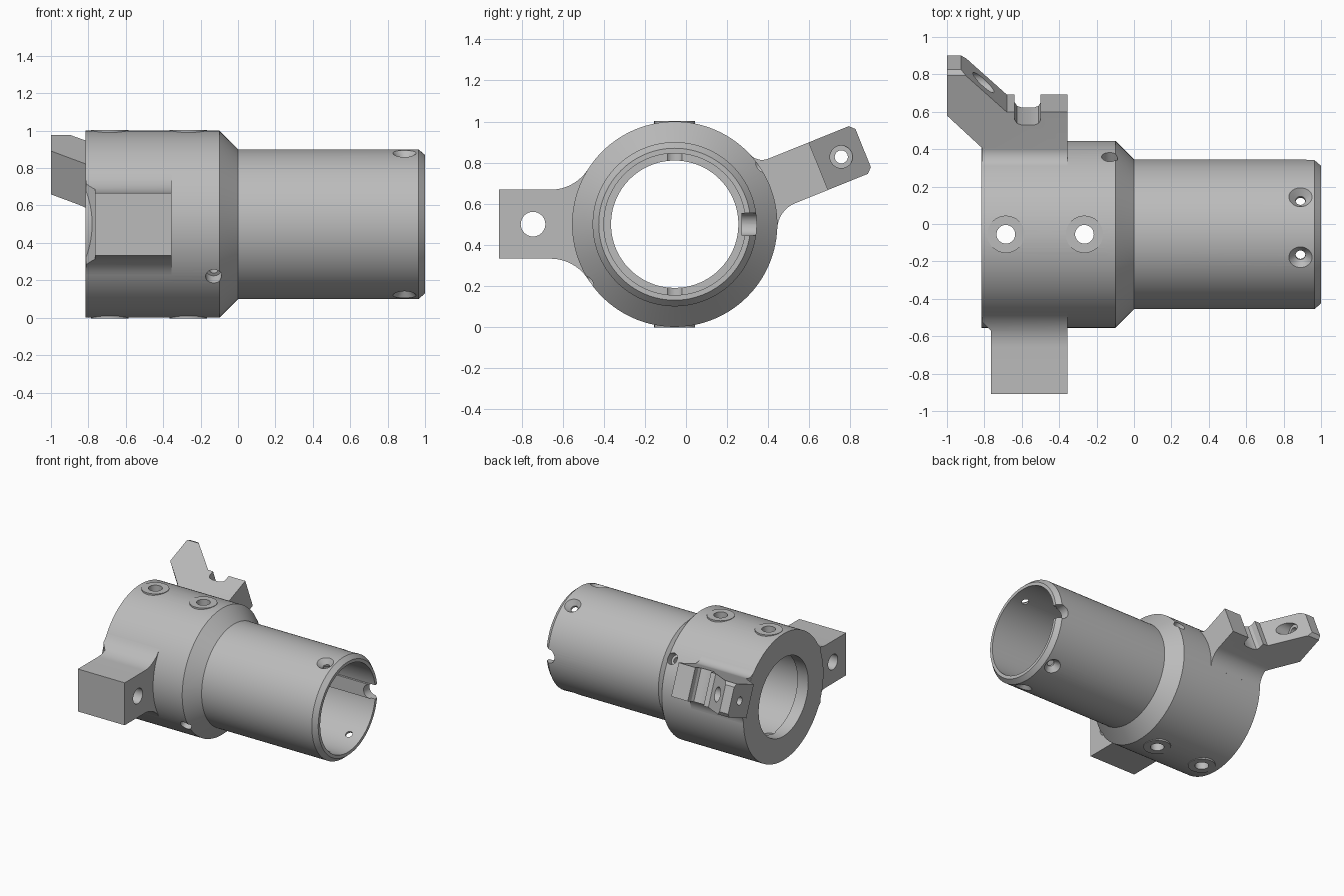
import bpy, bmesh
from math import sin, cos, radians, pi, sqrt, atan2
from mathutils import Matrix, Vector

if "Cube" in bpy.data.objects:
    bpy.data.objects.remove(bpy.data.objects["Cube"])

AXIS = Vector((0, -0.055, 0.5))      # centre line of the tube, along x
RADIUS, BORE, LIP = 0.5, 0.345, 0.31

grey = bpy.data.materials.new("machined grey")
grey.use_nodes = True
grey.diffuse_color = (0.5, 0.5, 0.5, 1)
grey.node_tree.nodes["Principled BSDF"].inputs["Base Color"].default_value = (0.5, 0.5, 0.5, 1)


def make(name, bm):
    bmesh.ops.recalc_face_normals(bm, faces=bm.faces)
    mesh = bpy.data.meshes.new(name)
    bm.to_mesh(mesh)
    bm.free()
    mesh.materials.append(grey)
    ob = bpy.data.objects.new(name, mesh)
    bpy.context.collection.objects.link(ob)
    return ob


def prism(name, points, place, depth):
    """Extrude an outline; place() turns a 2D point into a 3D one."""
    bm = bmesh.new()
    face = bm.faces.new([bm.verts.new(place(*p)) for p in points])
    out = bmesh.ops.extrude_face_region(bm, geom=[face])
    bmesh.ops.translate(bm, vec=depth,
                        verts=[v for v in out["geom"] if isinstance(v, bmesh.types.BMVert)])
    return make(name, bm)


def cone(r1, r2, start, end, matrix, name="cutter"):
    """Round cutter along local z from start to end."""
    bm = bmesh.new()
    bmesh.ops.create_cone(bm, cap_ends=True, segments=32, radius1=r1, radius2=r2,
                          depth=end - start,
                          matrix=matrix @ Matrix.Translation((0, 0, (start + end) / 2)))
    return make(name, bm)


def combine(ob, other, operation):
    mod = ob.modifiers.new("bool", "BOOLEAN")
    mod.operation, mod.object, mod.solver = operation, other, "EXACT"
    bpy.context.view_layer.objects.active = ob
    bpy.ops.object.modifier_apply(modifier=mod.name)
    bpy.data.objects.remove(other)


def radial(x, degrees):
    """Frame at x pointing outward, angle measured from up towards the back."""
    return Matrix.Translation((x, 0, 0)) @ Matrix.Rotation(radians(-degrees), 4, "X")


def finish(ob, tilt=0):
    ob.location = AXIS
    ob.rotation_euler.x = radians(tilt)
    bpy.ops.object.select_all(action="DESELECT")
    ob.select_set(True)
    bpy.context.view_layer.objects.active = ob
    bpy.ops.object.shade_smooth_by_angle(angle=radians(25))


# Stepped tube, turned from a closed profile
profile = [(-0.815, LIP), (-0.815, RADIUS), (-0.1, RADIUS), (0, 0.4), (0.965, 0.4),
           (1, 0.37), (1, BORE), (-0.72, BORE), (-0.72, LIP)]
bm = bmesh.new()
ring = [bm.verts.new((x, 0, r)) for x, r in profile]
edges = [bm.edges.new((ring[i - 1], ring[i])) for i in range(len(ring))]
bmesh.ops.spin(bm, geom=ring + edges, cent=(0, 0, 0), axis=(1, 0, 0),
               angle=2 * pi, steps=128, use_duplicate=False)
bmesh.ops.remove_doubles(bm, verts=bm.verts, dist=0.0001)
body = make("stepped_tube", bm)

# Key rib along the bore
rib = prism("key_rib", [(0.325, -0.055), (0.36, -0.055), (0.36, 0.055), (0.325, 0.055)],
            lambda y, z: (-0.73, y, z), (1.72, 0, 0))
combine(body, rib, "UNION")

# Flat bosses with cross holes, above and below
for x in (-0.685, -0.265):
    for side in (0, 180):
        combine(body, cone(0.1, 0.1, 0.4, 0.503, radial(x, side)), "UNION")
    combine(body, cone(0.05, 0.05, -0.6, 0.6, radial(x, 0)), "DIFFERENCE")

# Countersunk screw holes near the open end
for angle in (30, -18, 150, 198):
    combine(body, cone(0.026, 0.026, 0.3, 0.45, radial(0.89, angle)), "DIFFERENCE")
    combine(body, cone(0.026, 0.072, 0.36, 0.411, radial(0.89, angle)), "DIFFERENCE")

# Counterbored holes on the shoulder
for angle in (56, 236):
    combine(body, cone(0.025, 0.025, 0.3, 0.55, radial(-0.13, angle)), "DIFFERENCE")
    combine(body, cone(0.043, 0.043, 0.43, 0.55, radial(-0.13, angle)), "DIFFERENCE")

# Round-ended notch in the open end
notch = [(1.1, -0.055)] + [(0.965 - 0.055 * cos(a), 0.055 * sin(a))
                           for a in [(-0.5 + i / 16) * pi for i in range(17)]] + [(1.1, 0.055)]
combine(body, prism("cutter", notch, lambda x, z: (x, 0.25, z), (0, 0.3, 0)), "DIFFERENCE")
finish(body)


def fillet(half, r, steps=12):
    """Arc blending the round body into an arm side, from body to arm."""
    cw = half + r
    cu = sqrt((RADIUS + r) ** 2 - cw ** 2)
    start = atan2(-cw, -cu)
    pts = []
    for i in range(steps + 1):
        a = start + (-pi / 2 - start) * i / steps
        pts.append((cu + r * cos(a), cw + r * sin(a)))
    u, w = pts[0]
    return [(u * 0.85, w * 0.85), (u * 0.99, w * 0.99)] + pts


def arm(name, half, r_top, r_bottom, end, corner, plan):
    """Arm section along the tube, trimmed to a plan outline."""
    tip = [(end - corner, half), (end, half - corner)] if corner else [(end, half)]
    top = fillet(half, r_top) + tip
    bottom = [(u, -w) for u, w in fillet(half, r_bottom) + tip]
    ob = prism(name, top + bottom[::-1], lambda u, w: (-1.05, u, w), (0.9, 0, 0))
    trim = prism("trim", plan, lambda x, u: (x, u, -0.5), (0, 0, 1))
    combine(ob, trim, "INTERSECT")
    return ob


ALONG_X = Matrix.Rotation(pi / 2, 4, "Y")

# Square front arm with one hole
front = arm("front_arm", 0.168, 0.217, 0.217, 0.855, 0,
            [(-0.355, 0.3), (-0.355, 0.95), (-0.765, 0.95), (-0.765, 0.515),
             (-0.814, 0.466), (-0.814, 0.3)])
combine(front, cone(0.06, 0.06, -1.1, 0, Matrix.Translation((0, 0.69, 0)) @ ALONG_X), "DIFFERENCE")
finish(front, 180)

# Angled back arm with a rounded groove
groove = [(-0.5, 0.755), (-0.5, 0.71), (-0.51, 0.69), (-0.535, 0.68), (-0.6, 0.68),
          (-0.625, 0.69), (-0.638, 0.71), (-0.638, 0.755)]
back = arm("back_arm", 0.125, 0.08, 0.14, 0.99, 0.025,
           [(-0.355, 0.3), (-0.355, 0.755)] + groove +
           [(-0.68, 0.755), (-0.935, 1.0), (-1.0, 1.0), (-1.0, 0.735),
            (-0.814, 0.55), (-0.814, 0.3)])
at_hole = Matrix.Translation((0, 0.875, 0)) @ ALONG_X
combine(back, cone(0.032, 0.032, -1.1, 0, at_hole), "DIFFERENCE")
combine(back, cone(0.055, 0.055, -0.87, 0, at_hole), "DIFFERENCE")
finish(back, 22)
